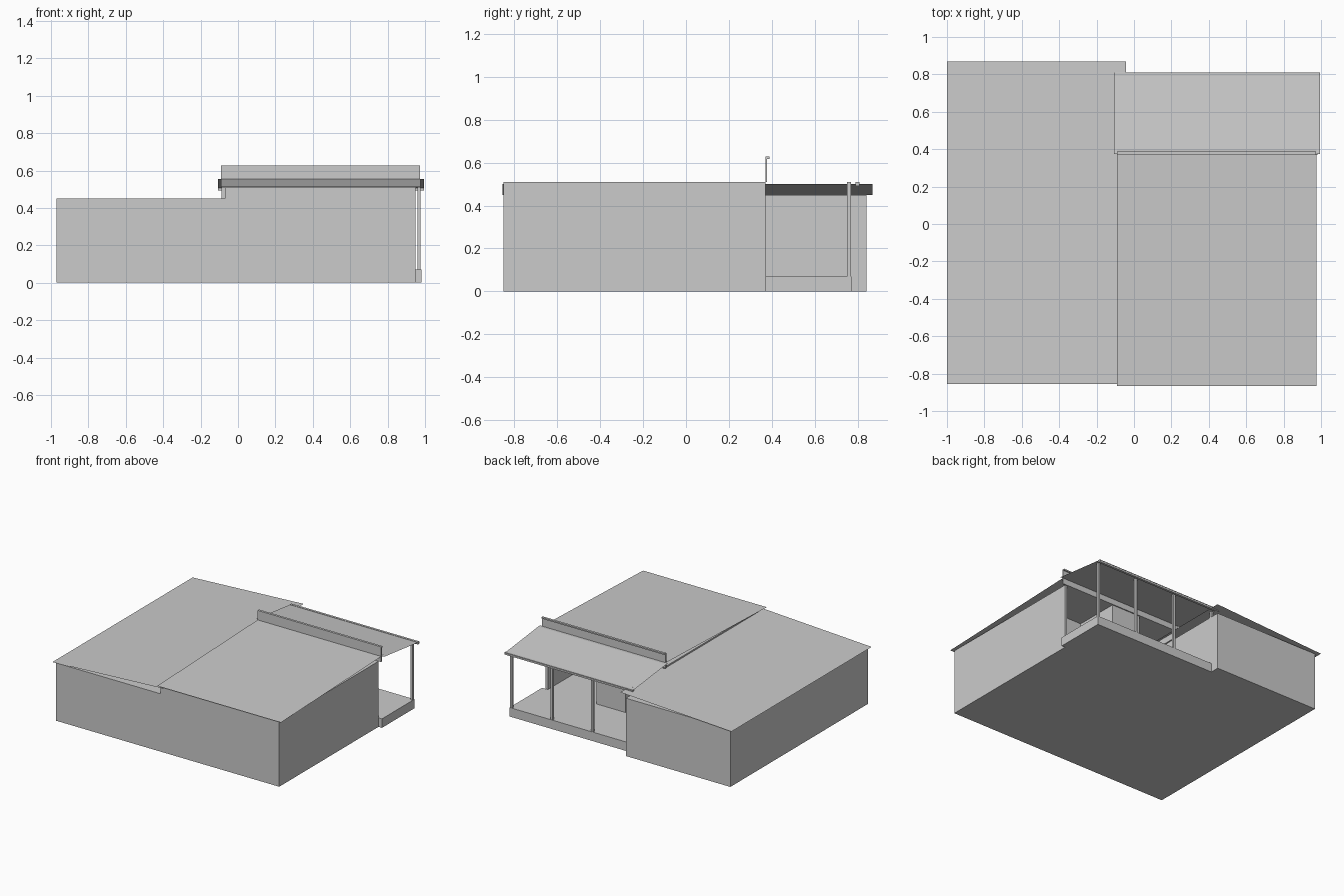
import bpy

if "Cube" in bpy.data.objects:
    bpy.data.objects.remove(bpy.data.objects["Cube"])

grey = bpy.data.materials.new("light grey")
grey.diffuse_color = (0.6, 0.6, 0.6, 1)
grey.use_nodes = True
grey.node_tree.nodes["Principled BSDF"].inputs["Base Color"].default_value = grey.diffuse_color


def mesh(name, verts, faces):
    me = bpy.data.meshes.new(name)
    me.from_pydata(verts, [], faces)
    me.materials.append(grey)
    ob = bpy.data.objects.new(name, me)
    bpy.context.collection.objects.link(ob)
    return ob


def box(name, x0, x1, y0, y1, z0, z1):
    v = [(x, y, z) for z in (z0, z1) for x, y in ((x0, y0), (x1, y0), (x1, y1), (x0, y1))]
    f = [(3, 2, 1, 0), (4, 5, 6, 7)]
    f += [(i, (i + 1) % 4, (i + 1) % 4 + 4, i + 4) for i in range(4)]
    return mesh(name, v, f)


def sheet(name, x0, x1, y0, y1, z00, z10, z11, z01):
    """Thin roof sheet; heights run anticlockwise from the front left corner."""
    v = [(x0, y0, z00), (x1, y0, z10), (x1, y1, z11), (x0, y1, z01)]
    return mesh(name, v, [(0, 1, 2, 3)])


# house blocks: long left wing, right block with two recesses behind the veranda
box("left_wing", -0.97, -0.07, -0.85, 0.84, 0, 0.45)
box("left_wing_upstand", -0.07, -0.06, -0.85, 0.37, 0.45, 0.51)
box("right_block", -0.07, 0.95, -0.85, 0.02, 0, 0.51)
box("recess_side_wall", 0.93, 0.95, 0.02, 0.37, 0, 0.51)
box("recess_pier", 0.26, 0.51, 0.02, 0.37, 0.07, 0.51)
sheet("recess_ceiling", -0.07, 0.95, 0.02, 0.37, 0.51, 0.51, 0.51, 0.51)

# veranda floor, continuing into the recesses
box("recess_floor", -0.07, 0.93, 0.02, 0.37, 0, 0.07)
box("veranda_floor", -0.07, 0.98, 0.37, 0.77, 0, 0.07)

# veranda posts
for i in range(4):
    x = 0.968 - i * 0.349
    box("veranda_post", x - 0.009, x + 0.009, 0.75, 0.768, 0.07, 0.51)

# sloping roof sheets
sheet("left_roof", -1.0, -0.043, -0.855, 0.87, 0.45, 0.50, 0.50, 0.45)
sheet("right_roof", -0.09, 0.975, -0.865, 0.40, 0.512, 0.512, 0.555, 0.555)
sheet("veranda_roof", -0.107, 0.995, 0.375, 0.81, 0.555, 0.555, 0.505, 0.505)

# gutter on the veranda's low edge
box("gutter", -0.107, 0.995, 0.79, 0.808, 0.492, 0.51)

# parapet with a small lip along its top
box("parapet", -0.09, 0.973, 0.37, 0.378, 0.51, 0.623)
box("parapet_lip", -0.09, 0.973, 0.37, 0.388, 0.618, 0.628)
